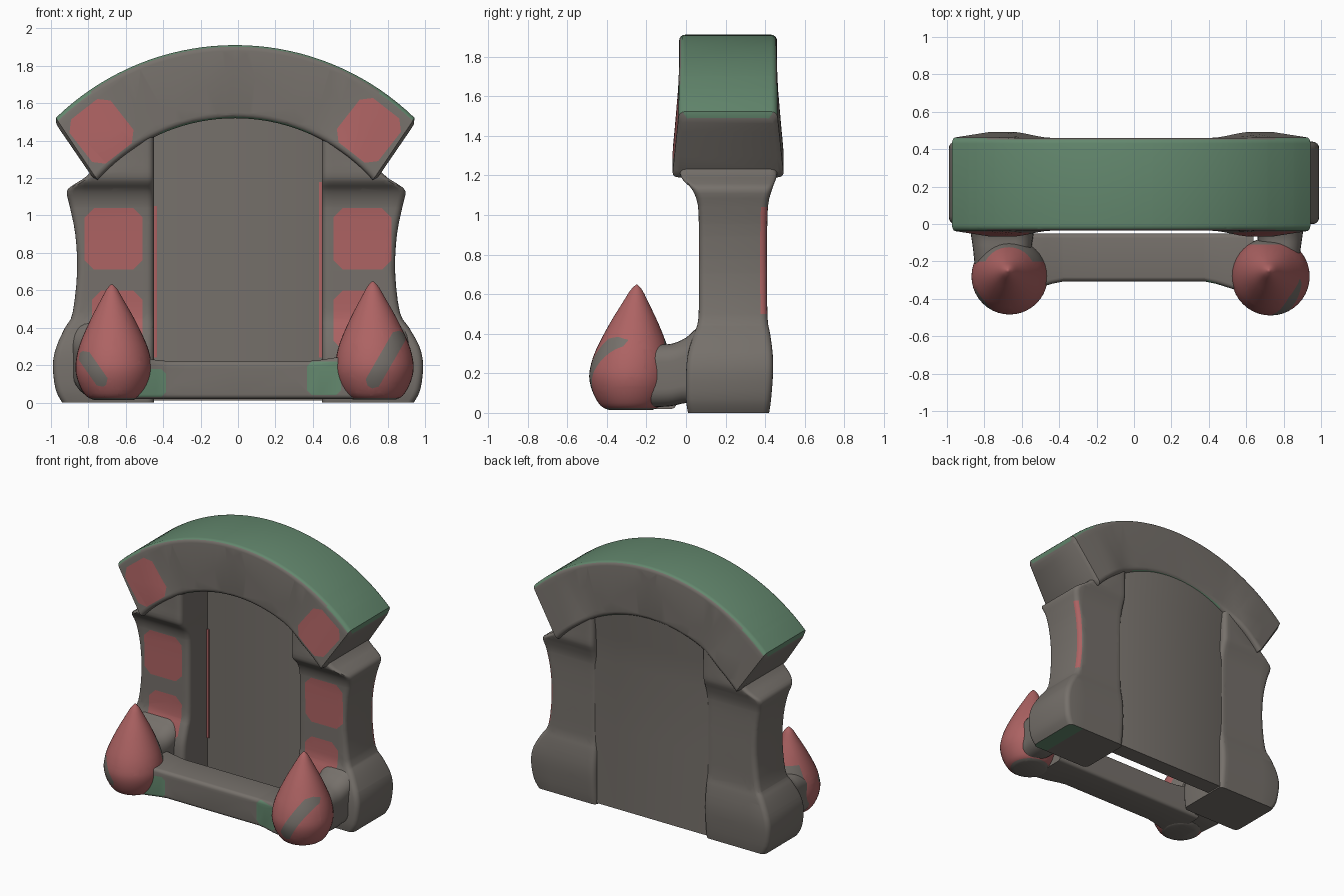
import bpy, bmesh, math
from mathutils import Vector

if "Cube" in bpy.data.objects:
    bpy.data.objects.remove(bpy.data.objects["Cube"])


def material(name, col):
    m = bpy.data.materials.new(name)
    m.diffuse_color = (*col, 1)
    m.use_nodes = True
    m.node_tree.nodes["Principled BSDF"].inputs["Base Color"].default_value = m.diffuse_color
    return m


MATS = [material("stone_grey", (0.180, 0.163, 0.146)),
        material("brick_red", (0.42, 0.125, 0.125)),
        material("moss_green", (0.125, 0.245, 0.155))]
GREY, RED, GREEN = 0, 1, 2


def rrect(u0, u1, v0, v1, r, k=4):
    """Rounded rectangle as a list of (u, v)."""
    pts = []
    for i, (cu, cv) in enumerate([(u1 - r, v1 - r), (u0 + r, v1 - r),
                                  (u0 + r, v0 + r), (u1 - r, v0 + r)]):
        for j in range(k + 1):
            a = math.pi / 2 * (i + j / k)
            pts.append((cu + r * math.cos(a), cv + r * math.sin(a)))
    return pts


def spline(rows, n=3):
    """Smooth in-between rows (Catmull-Rom)."""
    out = []
    for i in range(len(rows) - 1):
        p = [rows[max(i - 1, 0)], rows[i], rows[i + 1], rows[min(i + 2, len(rows) - 1)]]
        for j in range(n):
            t = j / n
            out.append([0.5 * (2 * b + (c - a) * t + (2 * a - 5 * b + 4 * c - d) * t * t
                               + (3 * b - a - 3 * c + d) * t ** 3)
                        for a, b, c, d in zip(*p)])
    return out + [list(rows[-1])]


def loft(rings):
    bm = bmesh.new()
    vs = [[bm.verts.new(p) for p in ring] for ring in rings]
    n = len(vs[0])
    for a, b in zip(vs, vs[1:]):
        for i in range(n):
            bm.faces.new((a[i], a[(i + 1) % n], b[(i + 1) % n], b[i]))
    bm.faces.new(vs[0])
    bm.faces.new(vs[-1])
    bmesh.ops.recalc_face_normals(bm, faces=bm.faces[:])
    return bm


def cut(bm, co, no):
    bmesh.ops.bisect_plane(bm, geom=bm.verts[:] + bm.edges[:] + bm.faces[:],
                           dist=1e-5, plane_co=co, plane_no=no)
    bm.normal_update()


def paint(bm, mat, rule):
    for f in bm.faces:
        if rule(f.calc_center_median(), f.normal):
            f.material_index = mat


def patch(bm, mat, x, z, hx, hz, deg=0.0, corner=0.08):
    """Cut a soft-cornered rectangle into the front faces and colour it."""
    co = Vector((x, 0, z))
    diag = (hx + hz) * 0.7071 - corner * 0.45
    # diagonal cuts pass near the corners of the rectangle
    planes = []
    for i in range(8):
        a = math.radians(deg + 45 * i)
        d = diag if i % 2 else (hz if i % 4 == 2 else hx)
        no = Vector((math.cos(a), 0, math.sin(a)))
        planes.append((no, d))
        cut(bm, co + no * d, no)
    paint(bm, mat, lambda c, n: n.y < -0.12 and
          all((c - co).dot(no) < d for no, d in planes))


def finish(name, bm, angle=40):
    me = bpy.data.meshes.new(name)
    bm.to_mesh(me)
    bm.free()
    for m in MATS:
        me.materials.append(m)
    ob = bpy.data.objects.new(name, me)
    bpy.context.collection.objects.link(ob)
    bpy.ops.object.select_all(action='DESELECT')
    ob.select_set(True)
    bpy.context.view_layer.objects.active = ob
    bpy.ops.object.shade_smooth_by_angle(angle=math.radians(angle))
    return ob


# Columns: z, outer x, front y, back y
COLUMN = [(0.0, 0.94, 0.01, 0.42), (0.07, 0.975, 0.0, 0.43), (0.2, 0.99, 0.0, 0.44),
          (0.3, 0.97, 0.01, 0.438), (0.4, 0.92, 0.04, 0.425), (0.48, 0.875, 0.063, 0.412),
          (0.7, 0.85, 0.065, 0.41), (0.9, 0.86, 0.065, 0.41), (1.05, 0.89, 0.06, 0.415),
          (1.13, 0.905, 0.03, 0.435), (1.17, 0.86, -0.01, 0.45), (1.21, 0.80, -0.03, 0.46),
          (1.30, 0.72, -0.03, 0.46), (1.42, 0.68, -0.03, 0.46)]
for side, s in (("left", -1), ("right", 1)):
    rings = []
    for z, x, y0, y1 in spline(COLUMN):
        x -= 0.01 * s * min(1, max(0, (z - 0.3) / 0.2))
        rings.append([(u * s, v, z) for u, v in rrect(0.45, x, y0, y1, 0.035)])
    bm = loft(rings)
    patch(bm, RED, s * 0.665, 0.875, 0.155, 0.165)
    patch(bm, RED, s * 0.645, 0.44, 0.135, 0.16)
    if s > 0:
        # thin red edge at the back corner, green spot underneath
        cut(bm, (0, 0, 0.5), (0, 0, 1))
        cut(bm, (0.82, 0, 0), (1, 0, 0))
        paint(bm, RED, lambda c, n: 0.5 < c.z < 1.04 and c.y > 0.378 and c.x > 0.82 and n.x > 0.3)
        paint(bm, GREEN, lambda c, n: n.z < -0.9 and c.z < 0.01 and c.x > 0.82)
    finish(side + "_column", bm)

# Back panel closing the niche
PANEL = [(0.01, 0.405), (0.6, 0.405), (1.1, 0.408), (1.3, 0.42), (1.5, 0.445), (1.7, 0.457)]
finish("back_panel", loft([[(u, v, z) for u, v in rrect(-0.56, 0.56, 0.28, y1, 0.01, 2)]
                           for z, y1 in PANEL]))

# Narrow red strips where the niche walls meet the panel
for side, s, top in (("left", -1, 1.05), ("right", 1, 1.18)):
    finish(side + "_niche_strip",
           loft([[(s * u, v, z) for u, v in rrect(0.432, 0.455, 0.272, 0.282, 0.003, 2)]
                 for z in (0.24, top)]))
    bpy.context.object.data.polygons.foreach_set(
        "material_index", [RED] * len(bpy.context.object.data.polygons))

# Arch swept about a centre below it, swelling towards both ends
R0, R1, CZ, CX = 0.985, 1.376, 0.535, -0.015
rings = []
N = 36
steps = [(-1, 0.025)] + [(-0.985 + 1.97 * i / N, 0) for i in range(N + 1)] + [(1, 0.025)]
for t, inset in steps:
    e = min(1, max(0, (abs(t) - 0.5) / 0.3))
    e = e * e * (3 - 2 * e)
    ring = []
    for r, y in rrect(R0 + inset, R1 - inset, -0.035 + inset, 0.46 - inset, 0.03):
        k = (r - R0) / (R1 - R0)
        a = math.radians(t * (49 - 4.2 * k))
        y += (0.035 if y > 0.2 else -0.035) * e * (1 - k)
        ring.append((CX + r * math.sin(a), y, CZ + r * math.cos(a)))
    rings.append(ring)
bm = loft(rings)


def radial(c, n):
    return n.dot(Vector((c.x - CX, 0, c.z - CZ)).normalized())


paint(bm, GREEN, lambda c, n: radial(c, n) > 0.6 or (radial(c, n) < -0.8 and abs(c.x) < 0.4))
patch(bm, RED, -0.73, 1.45, 0.14, 0.15, 38)
patch(bm, RED, 0.70, 1.455, 0.14, 0.15, -38)
finish("arch", bm)

# Low front bar, thicker at both ends, with green patches
BAR = [(-0.64, 0.06), (-0.53, 0.04), (-0.44, 0.012), (-0.38, 0), (0, 0),
       (0.38, 0), (0.44, 0.012), (0.53, 0.04), (0.64, 0.06)]
bm = loft([[(x, y, z) for y, z in rrect(-0.308 - g, -0.05, 0.02, 0.222 + 0.5 * g, 0.025)]
           for x, g in BAR])
patch(bm, GREEN, -0.47, 0.105, 0.085, 0.075, 0, 0.04)
patch(bm, GREEN, 0.46, 0.13, 0.09, 0.09, 0, 0.04)
finish("front_bar", bm)

# Necks joining the drops to the column feet: y, side inset, z bottom, z top
NECK = [(-0.24, 0.02, 0.03, 0.33), (-0.14, 0.01, 0.03, 0.345), (-0.07, 0.0, 0.035, 0.35),
        (0.0, -0.01, 0.05, 0.38), (0.06, -0.02, 0.04, 0.43), (0.14, -0.02, 0.04, 0.43)]
for side, x0, x1 in (("left", -0.87, -0.54), ("right", 0.66, 0.90)):
    finish(side + "_neck", loft([[(u, y, v) for u, v in rrect(x0 + g, x1 - g, z0, z1, 0.09, 6)]
                                 for y, g, z0, z1 in spline(NECK)]), 60)

# Teardrops: radius, z
DROP = [(0.11, 0.015), (0.15, 0.035), (0.185, 0.09), (0.207, 0.16), (0.206, 0.23),
        (0.183, 0.32), (0.124, 0.45), (0.064, 0.56), (0.03, 0.62), (0.004, 0.648)]
for side, cx, scale, back in (("left", -0.665, 0.975, -0.2), ("right", 0.73, 1.0, -0.11)):
    rings = []
    for r, z in spline(DROP):
        lean = max(0, z - 0.2) * 0.07
        rings.append([(cx + scale * r * math.cos(a) - 0.3 * lean,
                       -0.28 + scale * r * math.sin(a) + lean, z * scale)
                      for a in (math.tau * i / 40 for i in range(40))])
    bm = loft(rings)
    cut(bm, (0, back, 0), (0, 1, 0))
    paint(bm, RED, lambda c, n: c.z > 0.025 and (c.y < back or c.z > 0.4))
    # bare stone streak across the front
    if side == "left":
        patch(bm, GREY, -0.775, 0.18, 0.035, 0.11, 35, 0.04)
    else:
        patch(bm, GREY, 0.79, 0.23, 0.04, 0.17, -30, 0.04)
    finish(side + "_drop", bm, 60)
